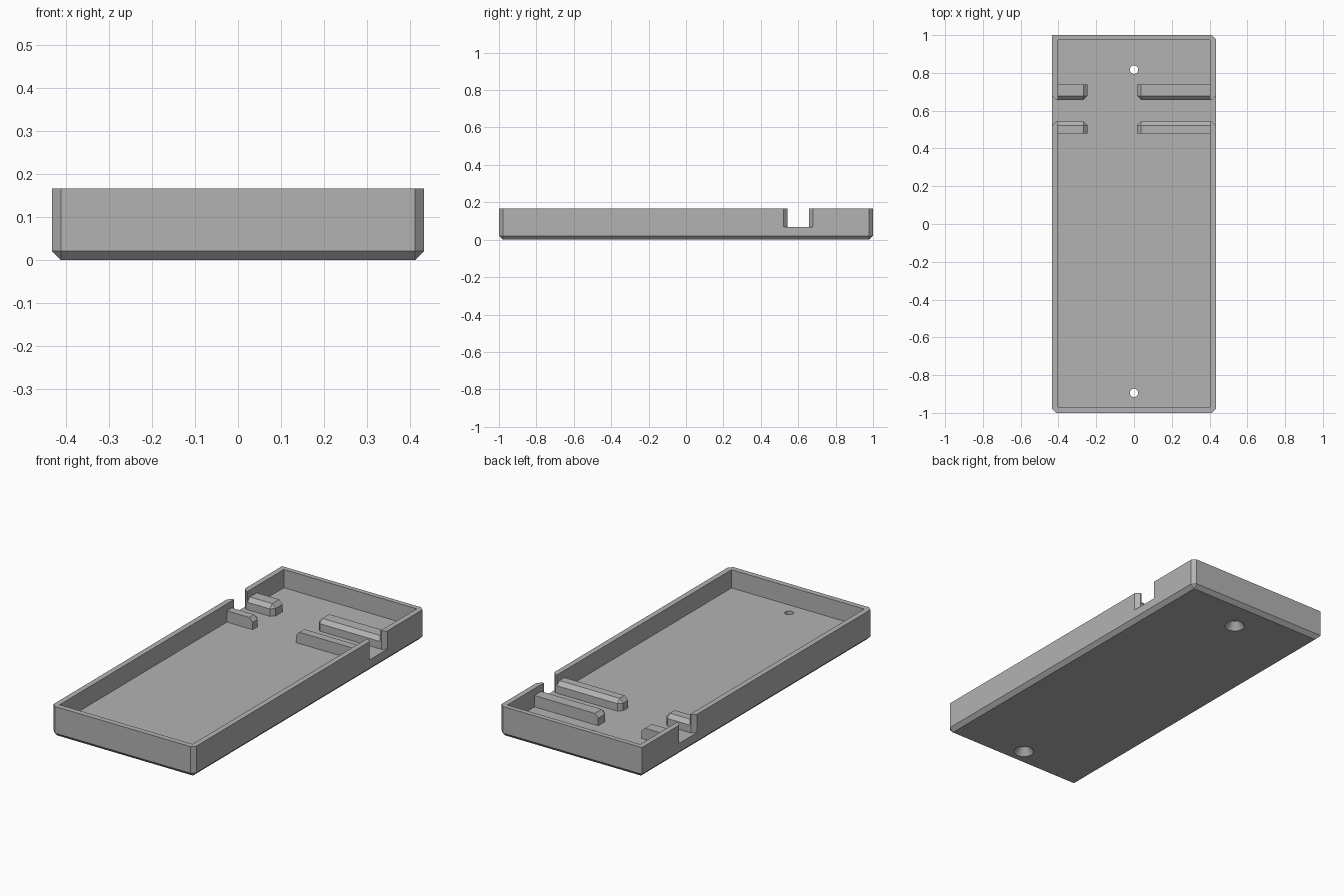
import bpy, bmesh
from mathutils import Matrix, Vector

if "Cube" in bpy.data.objects:
    bpy.data.objects.remove(bpy.data.objects["Cube"])

HALF_X, HALF_Y, HEIGHT = 0.433, 1.0, 0.167
INNER_X, FLOOR, CHAMFER = 0.403, 0.067, 0.021
SLOT_FRONT, SLOT_BACK = 0.543, 0.657

grey = bpy.data.materials.new("plain grey")
grey.use_nodes = True
grey.diffuse_color = (0.45, 0.45, 0.45, 1)
grey.node_tree.nodes["Principled BSDF"].inputs["Base Color"].default_value = grey.diffuse_color


def finish(name, bm):
    bmesh.ops.recalc_face_normals(bm, faces=bm.faces)
    mesh = bpy.data.meshes.new(name)
    bm.to_mesh(mesh)
    bm.free()
    mesh.materials.append(grey)
    obj = bpy.data.objects.new(name, mesh)
    bpy.context.collection.objects.link(obj)
    return obj


def box(name, low, high, bevel_rule=None):
    """Box between two corners; edges whose ends meet the rule are chamfered."""
    low, high = Vector(low), Vector(high)
    bm = bmesh.new()
    bmesh.ops.create_cube(bm, size=1, matrix=Matrix.Translation((low + high) / 2)
                          @ Matrix.Diagonal((*(high - low), 1)))
    if bevel_rule:
        edges = [e for e in bm.edges if bevel_rule(*(v.co for v in e.verts))]
        bmesh.ops.bevel(bm, geom=edges, offset=CHAMFER, segments=1, affect='EDGES')
    return finish(name, bm)


def prism(name, outline, bottom, top):
    bm = bmesh.new()
    face = bm.faces.new([bm.verts.new((x, y, bottom)) for x, y in outline])
    new = bmesh.ops.extrude_face_region(bm, geom=[face])["geom"]
    bmesh.ops.translate(bm, vec=(0, 0, top - bottom),
                        verts=[v for v in new if isinstance(v, bmesh.types.BMVert)])
    return finish(name, bm)


def cone(name, y, r_low, r_high, bottom, top):
    bm = bmesh.new()
    bmesh.ops.create_cone(bm, cap_ends=True, segments=32, radius1=r_low, radius2=r_high,
                          depth=top - bottom,
                          matrix=Matrix.Translation((0, y, (bottom + top) / 2)))
    return finish(name, bm)


def cut(target, cutter):
    mod = target.modifiers.new("cut", 'BOOLEAN')
    mod.operation, mod.solver, mod.object = 'DIFFERENCE', 'EXACT', cutter
    bpy.context.view_layer.objects.active = target
    bpy.ops.object.modifier_apply(modifier=mod.name)
    bpy.data.objects.remove(cutter)


# Tray shell: chamfered underside and corners, one rear corner left square
def tray_edge(a, b):
    if a.z < 0.01 and b.z < 0.01:
        return True
    upright = abs(a.z - b.z) > 0.01
    return upright and not (a.x < 0 and a.y > 0)


tray = box("tray", (-HALF_X, -HALF_Y, 0), (HALF_X, HALF_Y, HEIGHT), tray_edge)
cut(tray, box("cavity_cutter", (-INNER_X, -0.97, FLOOR), (INNER_X, 0.973, 0.3)))

# Side slots, flared towards the outside
for side in (-1, 1):
    steps = [(0.35, 0), (HALF_X - CHAMFER, 0), (HALF_X, CHAMFER), (0.46, CHAMFER)]
    outline = [(side * x, SLOT_FRONT - f) for x, f in steps]
    outline += [(side * x, SLOT_BACK + f) for x, f in reversed(steps)]
    cut(tray, prism("slot_cutter", outline, FLOOR, 0.3))

# Countersunk screw holes
for y in (0.817, -0.894):
    cut(tray, cone("hole_cutter", y, 0.022, 0.022, -0.02, 0.2))
    cut(tray, cone("countersink_cutter", y, 0.0595, 0.022, -0.01, 0.04))

# Guide ridges either side of the channel, chamfered towards channel and free end
for side_name, wall_x, end_x in (("right", -INNER_X, -0.246), ("left", INNER_X, 0.016)):
    for row, outer_y, slot_y in (("front", 0.479, SLOT_FRONT), ("back", 0.738, SLOT_BACK)):
        top = FLOOR + 0.062

        def ridge_edge(a, b):
            at_top = all(abs(p.z - top) < 0.001 for p in (a, b))
            at_slot = all(abs(p.y - slot_y) < 0.001 for p in (a, b))
            at_end = all(abs(p.x - end_x) < 0.001 for p in (a, b))
            return at_top + at_slot + at_end == 2

        box(f"{row}_{side_name}_ridge",
            (min(wall_x, end_x), min(outer_y, slot_y), FLOOR - 0.005),
            (max(wall_x, end_x), max(outer_y, slot_y), top), ridge_edge)

# Smooth hole walls, crisp edges elsewhere
bpy.ops.object.select_all(action='DESELECT')
tray.select_set(True)
bpy.context.view_layer.objects.active = tray
bpy.ops.object.shade_smooth_by_angle(angle=0.5)
